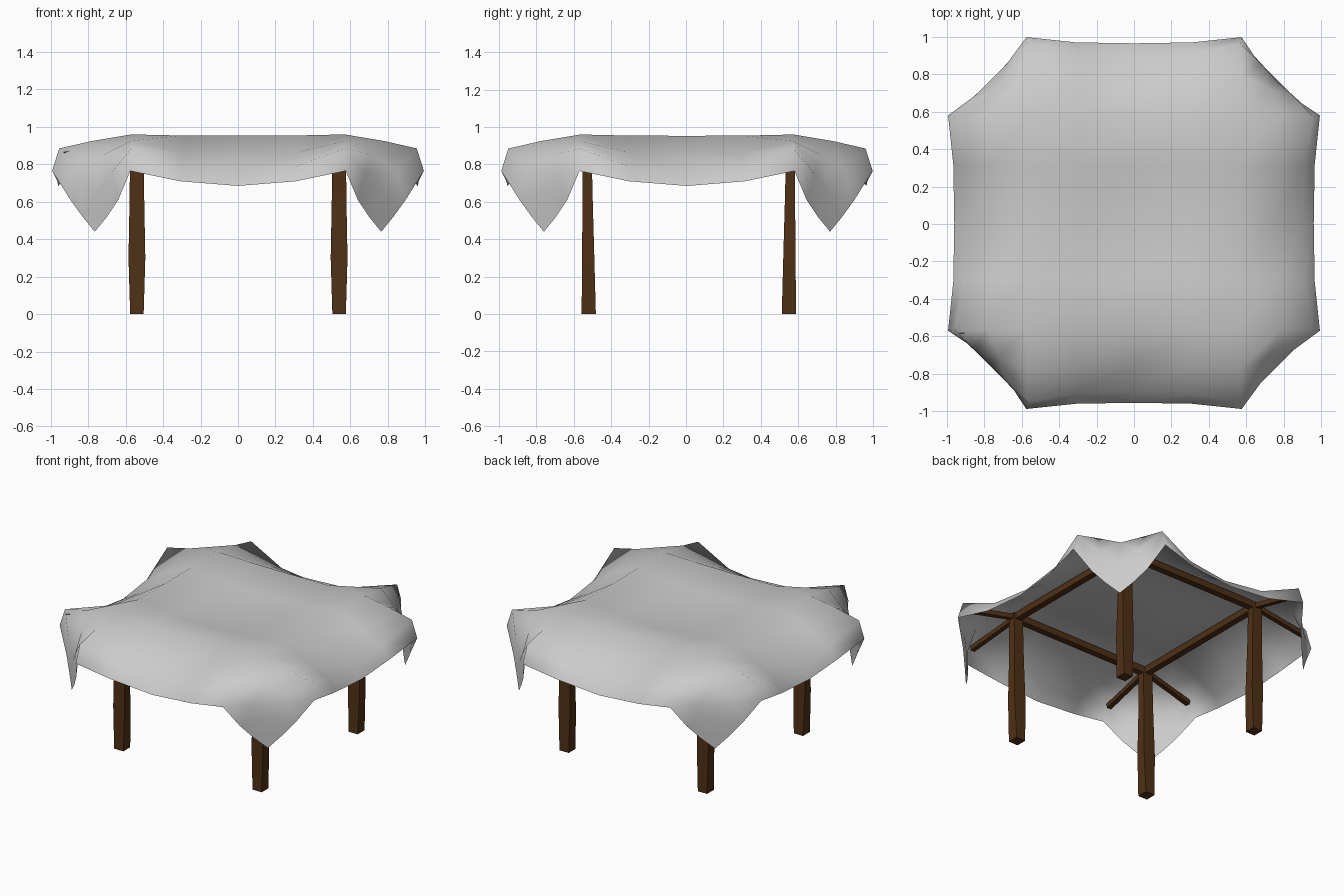
import bpy, bmesh
from mathutils import Vector, Matrix

if "Cube" in bpy.data.objects:
    bpy.data.objects.remove(bpy.data.objects["Cube"])

wood = bpy.data.materials.new("wood")
wood.diffuse_color = (0.08, 0.03, 0.008, 1)
wood.use_nodes = True
wood.node_tree.nodes["Principled BSDF"].inputs["Base Color"].default_value = wood.diffuse_color


def make_object(name, bm, mat=None, smooth=False):
    bmesh.ops.recalc_face_normals(bm, faces=bm.faces)
    me = bpy.data.meshes.new(name)
    bm.to_mesh(me)
    bm.free()
    ob = bpy.data.objects.new(name, me)
    bpy.context.collection.objects.link(ob)
    if mat:
        me.materials.append(mat)
    for p in me.polygons:
        p.use_smooth = smooth
    return ob


def bar(name, a, b, w):
    """Square bar of width w from a to b."""
    a, b = Vector(a), Vector(b)
    d = b - a
    side = d.cross(Vector((0, 0, 1))).normalized()
    up = side.cross(d).normalized()
    rot = Matrix((d.normalized(), side, up)).transposed().to_4x4()
    bm = bmesh.new()
    bmesh.ops.create_cube(bm, size=1, matrix=Matrix.Translation((a + b) / 2) @ rot
                          @ Matrix.Diagonal((d.length, w, w, 1)))
    return make_object(name, bm, wood)


def post(name, x, y):
    """Four-sided post, swollen in the lower part and tapering in depth."""
    bm = bmesh.new()
    rings = []
    for z, hx, hy, dy in ((0, .036, .038, 0), (.3, .045, .033, .003),
                          (.62, .039, .027, .006), (.935, .036, .024, .01)):
        yy = y + (dy if y > 0 else -dy)
        rings.append([bm.verts.new((x + sx * hx, yy + sy * hy, z))
                      for sx, sy in ((-1, -1), (1, -1), (1, 1), (-1, 1))])
    for r, s in zip(rings, rings[1:]):
        for k in range(4):
            n = (k + 1) % 4
            bm.faces.new((r[k], r[n], s[n], s[k]))
    bm.faces.new(rings[0])
    bm.faces.new(rings[-1])
    return make_object(name, bm, wood)


# Posts and the sloping outrigger poles at each corner
X, YF, YB, ZB = .54, -.53, .56, .915
for row, y in (("front", YF), ("back", YB)):
    sy = 1 if y > 0 else -1
    for side, sx in (("left", -1), ("right", 1)):
        tag = f"{row}_{side}"
        post(tag + "_post", sx * X, y - sy * .01)
        bar(tag + "_side_pole", (sx * X, y, .918), (sx * .93, sy * .57, .85), .032)
        bar(tag + "_end_pole", (sx * X, y, .918), (sx * .57, sy * .93, .85), .032)

# Square top frame
bar("front_beam", (-X, YF, ZB), (X, YF, ZB), .045)
bar("back_beam", (-X, YB, ZB), (X, YB, ZB), .045)
bar("left_beam", (-X, YF, ZB), (-X, YB, ZB), .045)
bar("right_beam", (X, YF, ZB), (X, YB, ZB), .045)

# Cloth: one eighth of a draped square, index 0 = middle, 5 = hem
drape = {
    (0, 0): (0, 0, .89), (0, 1): (0, .3, .905), (1, 1): (.3, .3, .915),
    (0, 2): (0, .57, .953), (1, 2): (.3, .57, .954), (2, 2): (.57, .57, .96),
    (0, 3): (0, .76, .84), (1, 3): (.3, .77, .86), (2, 3): (.57, .78, .925),
    (0, 4): (0, .90, .755), (1, 4): (.3, .91, .785), (2, 4): (.57, .955, .885),
    (0, 5): (0, .96, .685), (1, 5): (.31, .965, .71), (2, 5): (.575, .993, .765),
    (3, 3): (.72, .72, .85), (3, 4): (.68, .85, .75), (4, 4): (.76, .76, .65),
    (3, 5): (.64, .895, .61), (4, 5): (.70, .83, .52), (5, 5): (.765, .765, .44),
}


def cloth_point(i, j):
    a, b = abs(i), abs(j)
    x, y, z = drape[min(a, b), max(a, b)]
    if a > b:
        x, y = y, x
    return (x if i >= 0 else -x, (y if j >= 0 else -y) + .005, z)


bm = bmesh.new()
N = range(-5, 6)
grid = {(i, j): bm.verts.new(cloth_point(i, j)) for i in N for j in N}
for i in range(-5, 5):
    for j in range(-5, 5):
        bm.faces.new((grid[i, j], grid[i + 1, j], grid[i + 1, j + 1], grid[i, j + 1]))
make_object("cloth_canopy", bm, smooth=True)
